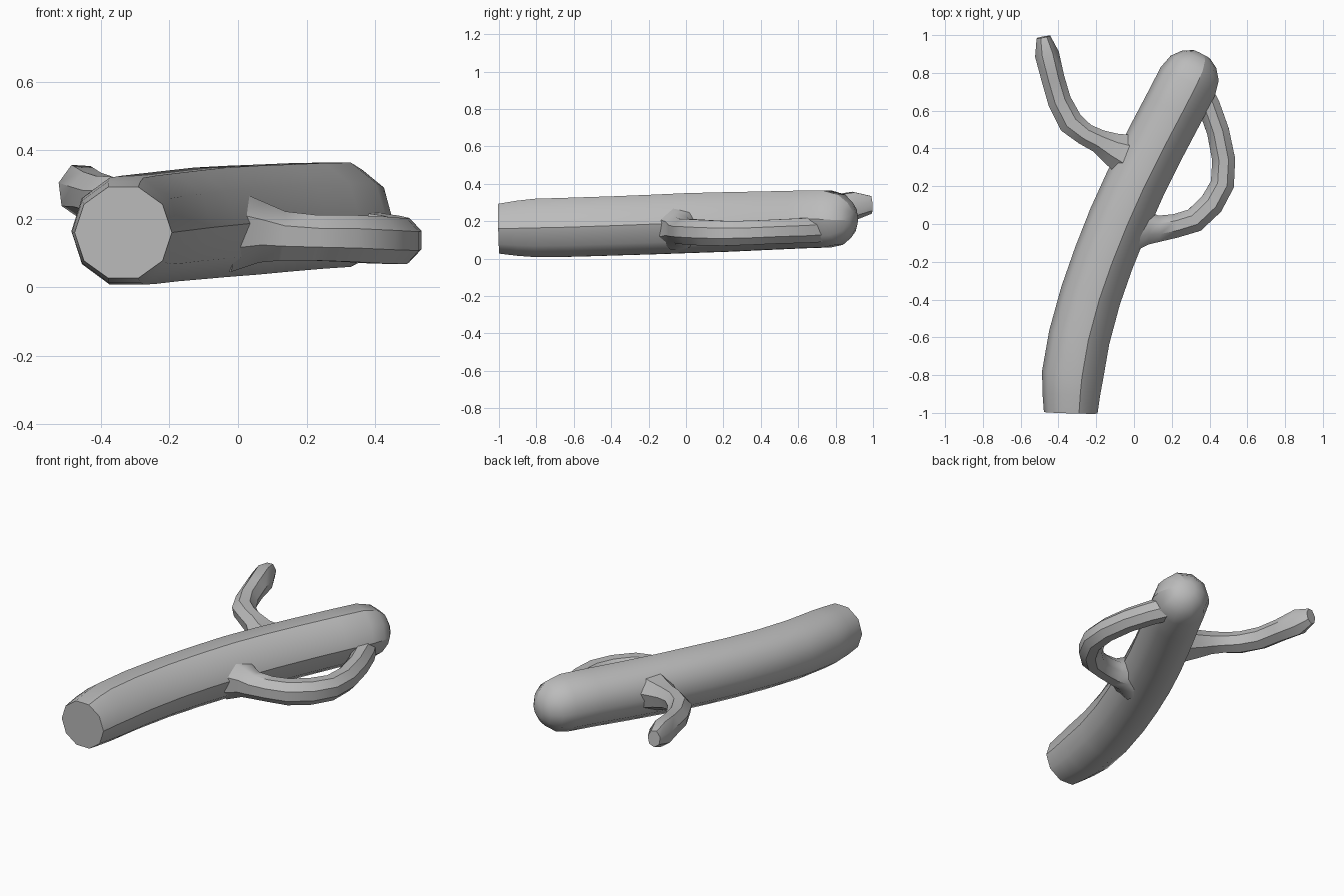
import bpy, bmesh, math
from mathutils import Vector

if "Cube" in bpy.data.objects:
    bpy.data.objects.remove(bpy.data.objects["Cube"])

bark = bpy.data.materials.new("grey")
bark.diffuse_color = (0.5, 0.5, 0.5, 1)
bark.use_nodes = True
bark.node_tree.nodes["Principled BSDF"].inputs["Base Color"].default_value = bark.diffuse_color


def sweep(name, stations, sides, turn, sharp_rows, limit):
    """Tube through stations (x, y, z, half width, half height), capped with fans."""
    bm = bmesh.new()
    pts = [Vector(s[:3]) for s in stations]
    rings = []
    for i, s in enumerate(stations):
        tangent = (pts[min(i + 1, len(pts) - 1)] - pts[max(i - 1, 0)]).normalized()
        side = tangent.cross(Vector((0, 0, 1))).normalized()
        up = side.cross(tangent)
        ring = []
        for k in range(sides):
            a = math.radians(turn) + math.tau * k / sides
            ring.append(bm.verts.new(pts[i] + side * math.cos(a) * s[3] + up * math.sin(a) * s[4]))
        rings.append(ring)
    for a, b in zip(rings, rings[1:]):
        for k in range(sides):
            n = (k + 1) % sides
            bm.faces.new((a[k], a[n], b[n], b[k]))
    for ring, p in ((rings[0], pts[0]), (rings[-1], pts[-1])):
        centre = bm.verts.new(p)
        for k in range(sides):
            bm.faces.new((ring[k], ring[(k + 1) % sides], centre))
    bmesh.ops.recalc_face_normals(bm, faces=bm.faces)
    # smooth shading with sharp creases along chosen rows
    for f in bm.faces:
        f.smooth = True
    for e in bm.edges:
        e.smooth = e.calc_face_angle(0) < math.radians(limit)
    for row in sharp_rows:
        for a, b in zip(rings, rings[1:]):
            bm.edges.get((a[row], b[row])).smooth = False
    mesh = bpy.data.meshes.new(name)
    bm.to_mesh(mesh)
    bm.free()
    mesh.materials.append(bark)
    obj = bpy.data.objects.new(name, mesh)
    bpy.context.collection.objects.link(obj)
    return obj


# main log: gently bent, flat front end
log = [
    (-.335, -1.0, .160, .142, .140), (-.332, -.90, .162, .153, .155),
    (-.325, -.80, .164, .163, .164), (-.290, -.60, .168, .163, .166),
    (-.230, -.38, .175, .162, .166), (-.160, -.18, .182, .162, .167),
    (-.080, .02, .190, .163, .168), (.010, .22, .196, .162, .167),
    (.115, .43, .203, .162, .164), (.210, .61, .209, .162, .162),
    (.285, .755, .212, .162, .160)]
# rounded far end
for deg in (28, 52, 73):
    c, s = math.cos(math.radians(deg)), math.sin(math.radians(deg))
    log.append((.285 + .078 * s, .755 + .150 * s, .212 - .008 * s, .162 * c, .160 * c))
sweep("log", log, 10, -36, (1, 3), 38)

# looping side branch that rejoins the log near its far end
sweep("loop_branch", [
    (-.02, -.03, .165, .130, .130), (.07, -.018, .160, .098, .095),
    (.13, -.025, .150, .075, .078), (.22, -.010, .145, .068, .072),
    (.32, .020, .143, .070, .074), (.41, .105, .138, .070, .074),
    (.468, .21, .135, .068, .072), (.475, .34, .138, .066, .070),
    (.445, .49, .145, .064, .070), (.395, .63, .150, .064, .072),
    (.33, .75, .160, .064, .075)], 8, 22.5, (0, 7), 44)

# crooked free twig with a blunt tip
sweep("twig", [
    (-.03, .36, .215, .125, .110), (-.12, .40, .232, .088, .085),
    (-.19, .44, .250, .064, .070), (-.26, .475, .262, .060, .062),
    (-.335, .535, .265, .068, .062), (-.395, .65, .265, .064, .066),
    (-.43, .77, .275, .063, .068), (-.462, .90, .284, .066, .080),
    (-.480, .99, .290, .038, .050)], 7, 10, (1, 4), 42)
